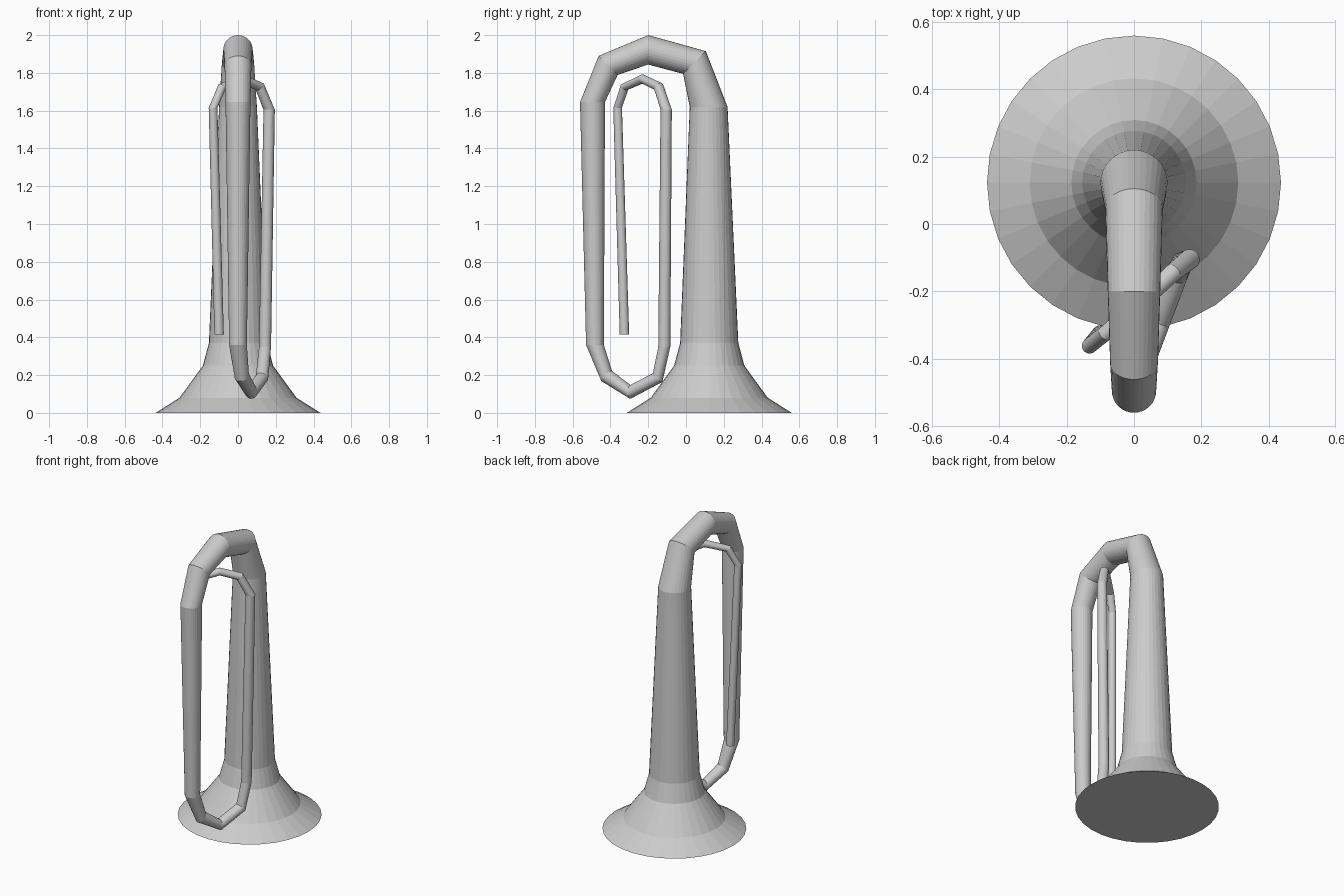
import bpy
import bmesh
from math import sin, cos, pi, radians
from mathutils import Vector

if "Cube" in bpy.data.objects:
    bpy.data.objects.remove(bpy.data.objects["Cube"], do_unlink=True)

SIDES = 32
UP = Vector((0, 0, 1))

metal = bpy.data.materials.new("plain grey metal")
metal.use_nodes = True
GREY = (0.6, 0.6, 0.6, 1)
metal.diffuse_color = GREY
metal.node_tree.nodes["Principled BSDF"].inputs["Base Color"].default_value = GREY

# Each ring: centre, radius, tilt of its axis from vertical in degrees
BELL = [
    ((0, 0.123, 0), 0.437, 0),
    ((0, 0.123, 0.08), 0.31, 0),
    ((0, 0.123, 0.25), 0.186, 0),
    ((0, 0.123, 0.37), 0.154, 0),
]
TOP_BEND = [
    ((0, 0.12, 1.62), 0.1, 0),
    ((0, 0.045, 1.855), 0.085, 45),
    ((0, -0.2, 1.922), 0.078, 90),
    ((0, -0.412, 1.84), 0.071, 135),
    ((0, -0.495, 1.645), 0.066, 180),
]
BOTTOM_BEND = [
    ((0, -0.482, 0.36), 0.047, 180),
    ((0.02, -0.42, 0.195), 0.039, 135),
    ((0.07, -0.295, 0.111), 0.036, 90),
    ((0.127, -0.15, 0.187), 0.034, 45),
    ((0.143, -0.115, 0.35), 0.032, 0),
]
MOUTH_BEND = [
    ((0.165, -0.105, 1.605), 0.03, 0),
    ((0.115, -0.145, 1.727), 0.027, 45),
    ((0.025, -0.23, 1.768), 0.024, 90),
    ((-0.085, -0.325, 1.725), 0.023, 135),
    ((-0.132, -0.362, 1.615), 0.023, 180),
    ((-0.1, -0.326, 0.415), 0.025, 180),
]

# Sections with the horizontal direction each one bends towards
SECTIONS = [
    (BELL, Vector((0, -1, 0))),
    (TOP_BEND, Vector((0, -1, 0))),
    (BOTTOM_BEND, Vector((0.36, 0.93, 0)).normalized()),
    (MOUTH_BEND, Vector((-0.76, -0.65, 0)).normalized()),
]


def build_horn(name):
    """Sweep one tube through every ring, carrying the frame along untwisted."""
    bm = bmesh.new()
    side = Vector((1, 0, 0))
    previous = None
    for rings, heading in SECTIONS:
        for centre, radius, tilt in rings:
            a = radians(tilt)
            axis = UP * cos(a) + heading * sin(a)
            side = (side - axis * side.dot(axis)).normalized()
            other = axis.cross(side)
            loop = []
            for i in range(SIDES):
                t = 2 * pi * i / SIDES
                offset = side * cos(t) + other * sin(t)
                loop.append(bm.verts.new(Vector(centre) + offset * radius))
            if previous is None:
                bm.faces.new(loop[::-1])
            else:
                for i in range(SIDES):
                    j = (i + 1) % SIDES
                    bm.faces.new((previous[i], previous[j], loop[j], loop[i]))
            previous = loop
    bm.faces.new(previous)
    bmesh.ops.recalc_face_normals(bm, faces=bm.faces)
    mesh = bpy.data.meshes.new(name)
    bm.to_mesh(mesh)
    bm.free()
    mesh.materials.append(metal)
    obj = bpy.data.objects.new(name, mesh)
    bpy.context.collection.objects.link(obj)
    return obj


build_horn("horn_tube_and_bell")
